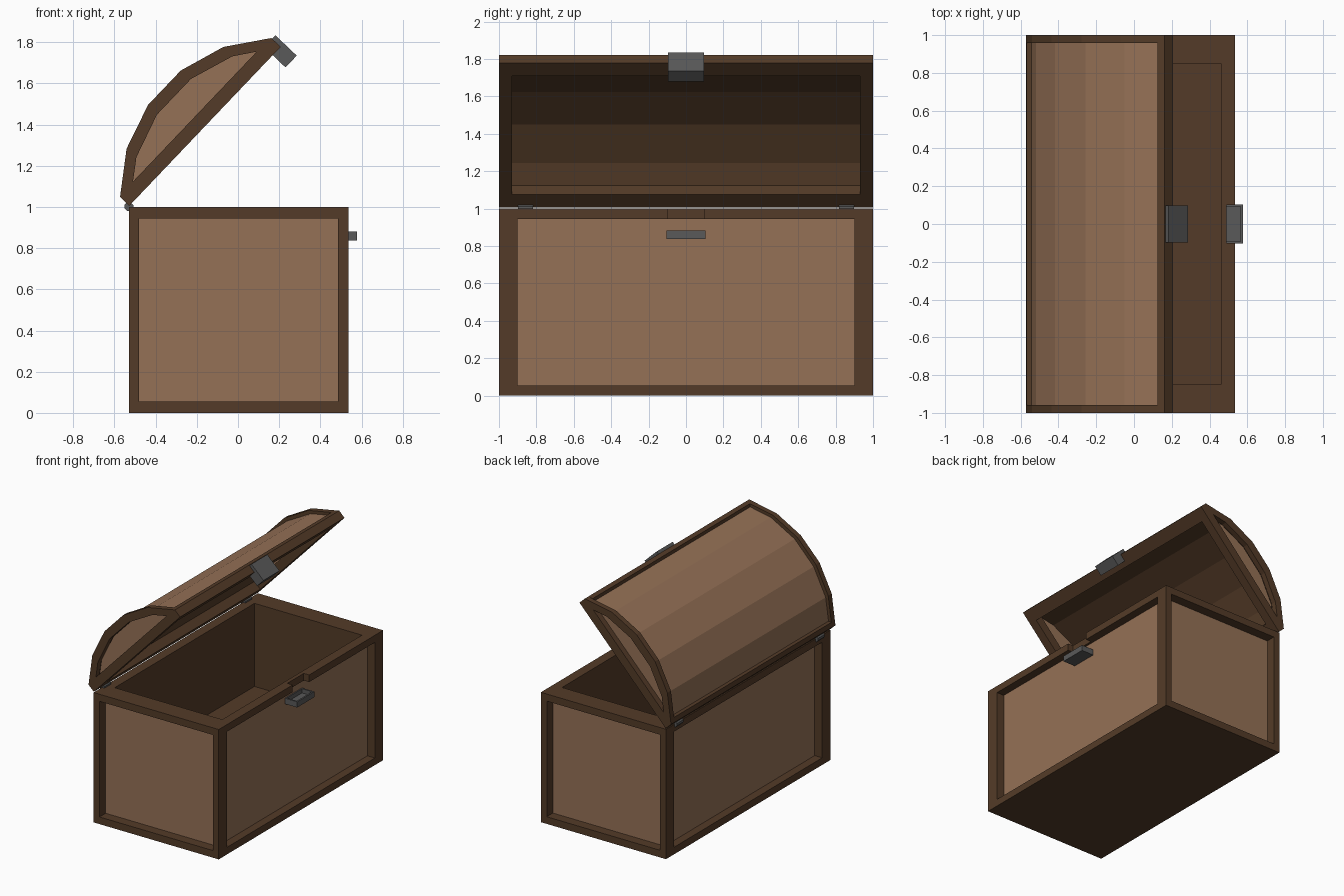
import bpy, bmesh, math
from mathutils import Vector

if "Cube" in bpy.data.objects:
    bpy.data.objects.remove(bpy.data.objects["Cube"])


def material(name, rgb):
    m = bpy.data.materials.new(name)
    m.diffuse_color = (*rgb, 1)
    m.use_nodes = True
    m.node_tree.nodes["Principled BSDF"].inputs["Base Color"].default_value = m.diffuse_color
    return m


DARK = material("dark_wood", (0.088, 0.044, 0.021))
LIGHT = material("light_wood", (0.30, 0.165, 0.093))
METAL = material("metal", (0.10, 0.10, 0.10))
OPEN = math.radians(46.4)
HINGE = Vector((-0.528, 0, 1.006))


def finish(name, bm, mat):
    bmesh.ops.recalc_face_normals(bm, faces=bm.faces)
    me = bpy.data.meshes.new(name)
    bm.to_mesh(me)
    bm.free()
    if mat:
        me.materials.append(mat)
    ob = bpy.data.objects.new(name, me)
    bpy.context.collection.objects.link(ob)
    return ob


def prism(name, pts, y0, y1, mat, lid=False):
    """Extrude an x-z profile along y; lid parts swing open on the hinge."""
    bm = bmesh.new()
    face = bm.faces.new([bm.verts.new((x, y0, z)) for x, z in pts])
    ext = bmesh.ops.extrude_face_region(bm, geom=[face])
    bmesh.ops.translate(bm, vec=(0, y1 - y0, 0),
                        verts=[g for g in ext["geom"] if isinstance(g, bmesh.types.BMVert)])
    ob = finish(name, bm, mat)
    if lid:
        ob.location = HINGE
        ob.rotation_euler = (0, -OPEN, 0)
    return ob


def box(name, x0, x1, y0, y1, z0, z1, mat=None, lid=False):
    return prism(name, [(x0, z0), (x1, z0), (x1, z1), (x0, z1)], y0, y1, mat, lid)


def cut(ob, *dims):
    cutter = box("cutter", *dims)
    mod = ob.modifiers.new("cut", "BOOLEAN")
    mod.operation = "DIFFERENCE"
    mod.solver = "EXACT"
    mod.object = cutter
    bpy.context.view_layer.objects.active = ob
    bpy.ops.object.modifier_apply(modifier=mod.name)
    bpy.data.objects.remove(cutter)


# Chest body: solid block with cavity, four panel recesses and a latch notch
X0, X1 = -0.53, 0.536
body = box("chest_body", X0, X1, -1, 1, 0, 1, DARK)
cut(body, -0.455, 0.461, -0.85, 0.85, 0.36, 1.2)
cut(body, 0.468, 0.7, -0.9, 0.9, 0.055, 0.945)
cut(body, -0.7, -0.462, -0.9, 0.9, 0.055, 0.945)
cut(body, X0 + 0.05, X1 - 0.05, -1.2, -0.92, 0.055, 0.945)
cut(body, X0 + 0.05, X1 - 0.05, 0.92, 1.2, 0.055, 0.945)
cut(body, 0.49, 0.7, -0.1, 0.1, 0.9, 1.2)

# Recessed panels
box("right_panel", 0.466, 0.472, -0.9, 0.9, 0.055, 0.945, LIGHT)
box("left_panel", -0.466, -0.460, -0.9, 0.9, 0.055, 0.945, LIGHT)
for side, s in (("front", -1), ("back", 1)):
    box(side + "_panel", X0 + 0.05, X1 - 0.05, s * 0.918, s * 0.925, 0.055, 0.945, LIGHT)

# Lid arcs in the closed position, measured from the hinge
L = 1.066
half_out = [(0, 0.062), (0.192, 0.201), (0.418, 0.272)]
half_in = [(0.097, 0.068), (0.195, 0.138), (0.413, 0.208)]
mirror = lambda pts: [(L - x, z) for x, z in reversed(pts)]
outer = half_out + mirror(half_out)
inner = half_in + mirror(half_in)


def blend(t):
    return [tuple(Vector(a).lerp(Vector(b), t)) for a, b in zip(outer, inner)]


# Curved lid: light boards outside, dark lining inside
prism("lid_boards", blend(0.45) + blend(0.7)[::-1], -0.957, 0.957, LIGHT, True)
prism("lid_lining", blend(0.7) + inner[::-1], -0.945, 0.945, DARK, True)

# Lid rim rails along both long edges
rail = [(0, 0), (0, 0.062), (0.03, 0.084), (0.05, 0.068), (0.097, 0.068), (0.097, 0)]
prism("lid_back_rail", rail, -0.957, 0.957, DARK, True)
prism("lid_front_rail", mirror(rail), -0.957, 0.957, DARK, True)

# Lid ends: arched frame, bottom bar and recessed panel
arch = [(0, 0)] + outer + [(L, 0), (L - 0.097, 0)] + inner[::-1] + [(0.097, 0)]
for side, s in (("front", -1), ("back", 1)):
    prism(f"lid_{side}_arch", arch, s * 0.957, s, DARK, True)
    box(f"lid_{side}_bar", 0.097, L - 0.097, *sorted((s * 0.93, s)), 0, 0.068, DARK, True)
    prism(f"lid_{side}_panel", inner, s * 0.938, s * 0.955, LIGHT, True)

# Hasp on the lid
box("lid_hasp", 1.01, 1.089, -0.097, 0.097, -0.086, 0.057, METAL, True)

# Latch tray on the body, hollow from above
tray = box("latch_tray", 0.469, 0.577, -0.104, 0.104, 0.838, 0.882, METAL)
cut(tray, 0.481, 0.565, -0.092, 0.092, 0.85, 0.95)

# Hinge barrels
for side, s in (("front", -1), ("back", 1)):
    ring = [(X0 + 0.023 * math.cos(math.tau * (i + 0.5) / 8),
             1.002 + 0.023 * math.sin(math.tau * (i + 0.5) / 8)) for i in range(8)]
    prism(f"{side}_hinge", ring, s * 0.818, s * 0.898, METAL)
